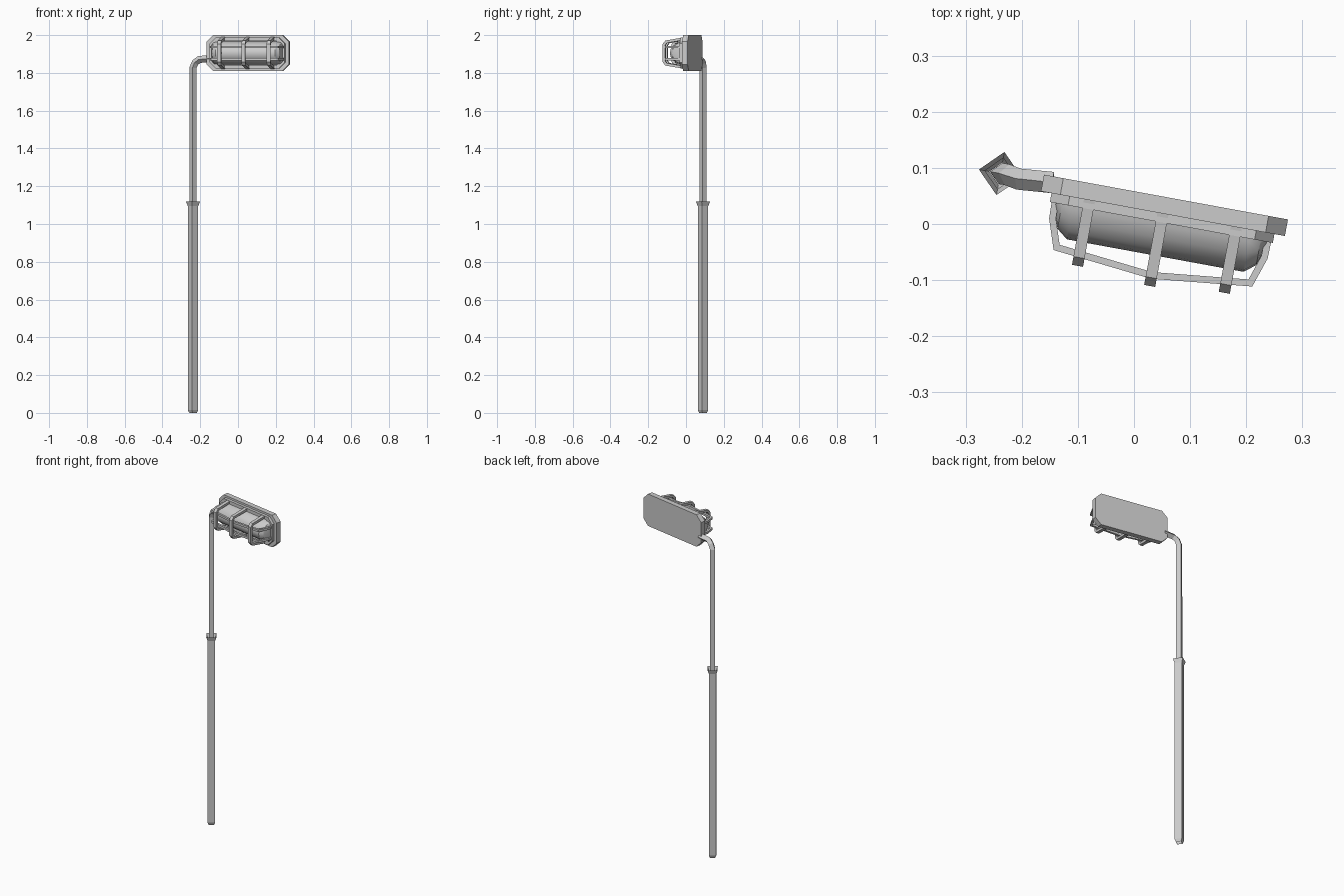
import bpy, bmesh, math
from mathutils import Vector, Matrix

if "Cube" in bpy.data.objects:
    bpy.data.objects.remove(bpy.data.objects["Cube"])

ANGLE = math.radians(-10.4)
HEAD = Matrix.Translation((0.057, 0.048, 1.905)) @ Matrix.Rotation(ANGLE, 4, 'Z')
POLE = Matrix.Translation((-0.238, 0.090, 0)) @ Matrix.Rotation(ANGLE, 4, 'Z')


def loft(name, rings, matrix, caps=True, closed=False):
    """Skin a list of equal-sized rings."""
    bm = bmesh.new()
    vr = [[bm.verts.new(matrix @ Vector(p)) for p in r] for r in rings]
    n = len(vr[0])
    pairs = list(zip(vr, vr[1:])) + ([(vr[-1], vr[0])] if closed else [])
    for a, b in pairs:
        for i in range(n):
            j = (i + 1) % n
            bm.faces.new((a[i], a[j], b[j], b[i]))
    if caps and not closed:
        bm.faces.new(vr[0][::-1])
        bm.faces.new(vr[-1])
    bmesh.ops.recalc_face_normals(bm, faces=bm.faces)
    me = bpy.data.meshes.new(name)
    bm.to_mesh(me)
    bm.free()
    ob = bpy.data.objects.new(name, me)
    bpy.context.collection.objects.link(ob)
    return ob


def strap(name, path, side, width, thick):
    """Flat bar along an outer path, thickened inward with mitred corners."""
    pts = [Vector(p) for p in path]
    side = Vector(side)
    centre = Vector((pts[0] + pts[-1]) / 2)
    rings = []
    for i, p in enumerate(pts):
        t0 = (p - pts[max(i - 1, 0)]).normalized() if i else (pts[1] - p).normalized()
        t1 = (pts[i + 1] - p).normalized() if i < len(pts) - 1 else t0
        n0, n1 = t0.cross(side), t1.cross(side)
        n = (n0 + n1).normalized()
        n = n * (thick / max(n.dot(n0), 0.4))
        if n.dot(centre - p) < 0:
            n = -n
        s = side * width / 2
        rings.append([p - s, p + s, p + s + n, p - s + n])
    return loft(name, rings, HEAD)


def octagon(hl, hh, c, v):
    return [(x, -v, z) for x, z in (
        (hl, -hh + c), (hl, hh - c), (hl - c, hh), (-hl + c, hh),
        (-hl, hh - c), (-hl, -hh + c), (-hl + c, -hh), (hl - c, -hh))]


def diamond(r, z):
    return [(r, 0, z), (0, r, z), (-r, 0, z), (0, -r, z)]


# Back plate
loft("back_plate", [octagon(0.221, 0.095, 0.035, v) for v in (0, 0.03)], HEAD)

# Raised frame that carries the cage
loft("cage_frame", [octagon(0.202, 0.083, 0.033, 0.029), octagon(0.202, 0.083, 0.033, 0.046),
                    octagon(0.182, 0.064, 0.025, 0.046), octagon(0.182, 0.064, 0.025, 0.029)],
     HEAD, closed=True)

# Rounded lamp glass
rings = []
for u, s in ((-0.191, 0.40), (-0.180, 0.80), (-0.160, 1), (0.160, 1), (0.180, 0.80), (0.191, 0.40)):
    k = 0.75 + 0.25 * s
    rings.append([(u, -(0.028 + 0.078 * s * math.sin(a)), 0.062 * k * math.cos(a))
                  for a in (math.pi * i / 10 for i in range(11))])
glass = loft("lamp_glass", rings, HEAD)
bpy.ops.object.select_all(action='DESELECT')
glass.select_set(True)
bpy.context.view_layer.objects.active = glass
bpy.ops.object.shade_smooth_by_angle(angle=math.radians(32))

# Cage ribs running over the glass
for i, (u, d) in enumerate(((-0.133, 0), (0, 0.012), (0.133, 0))):
    half = [(0.030, 0.084), (0.134 + d, 0.066), (0.149 + d, 0.047)]
    path = [(u, -v, w) for v, w in half] + [(u, -v, -w) for v, w in half[::-1]]
    strap(f"cage_rib_{i + 1}", path, (1, 0, 0), 0.020, 0.014)

# Long cage bars
half = [(0.199, 0.035), (0.198, 0.075), (0.180, 0.129)]
for label, w in (("upper", 0.032), ("lower", -0.032)):
    path = [(-u, -v, w) for u, v in half] + [(0, -0.148, w)] + [(u, -v, w) for u, v in half[::-1]]
    strap(f"cage_bar_{label}", path, (0, 0, 1), 0.013, 0.012)

# Lower pole tube, open, with flared collar
loft("lower_pole", [diamond(r, z) for r, z in
                    ((0.020, 0), (0.028, 0.015), (0.028, 1.095), (0.039, 1.12))], POLE, caps=False)

# Upper pole bending into the arm
R = 0.019
path = [Vector(p) for p in ((0, 0, 1.0), (0, 0, 1.828), (0.012, 0.0, 1.855),
                            (0.034, -0.004, 1.871), (0.095, 0.001, 1.876))]
rings = []
for i, p in enumerate(path):
    t = (path[min(i + 1, 4)] - p).normalized() + (p - path[max(i - 1, 0)]).normalized()
    t.normalize()
    b = Vector((0, 1, 0))
    b = (b - t * b.dot(t)).normalized()
    n = b.cross(t)
    rings.append([p + n * R, p + b * R, p - n * R, p - b * R])
loft("upper_pole_arm", rings, POLE)
